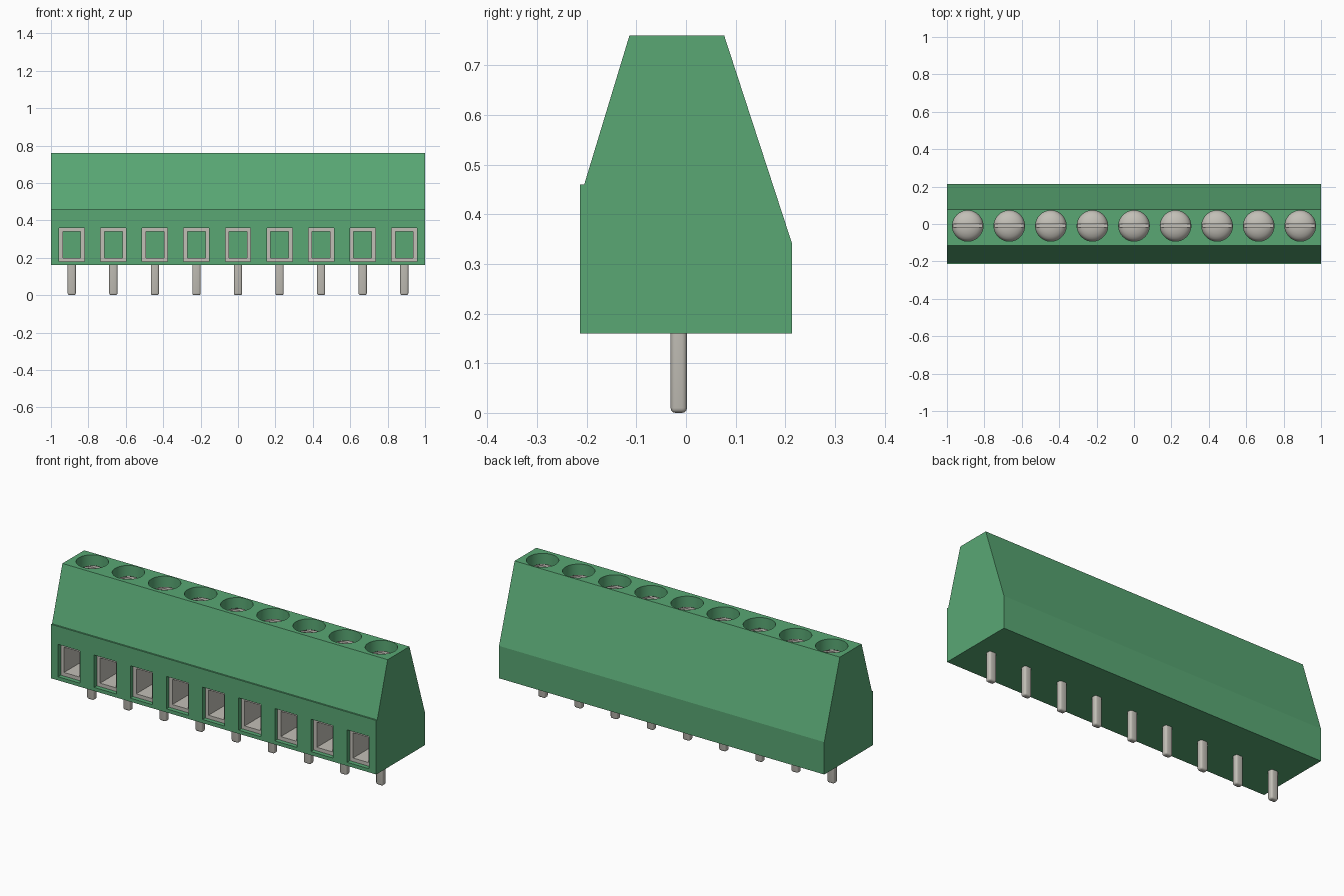
import bpy, bmesh, math
from mathutils import Matrix, Vector

if "Cube" in bpy.data.objects:
    bpy.data.objects.remove(bpy.data.objects["Cube"])

WAYS = 9
PITCH = 2 / WAYS
SCREW_Y = -0.01


def material(name, color):
    m = bpy.data.materials.new(name)
    m.use_nodes = True
    m.diffuse_color = color
    m.node_tree.nodes["Principled BSDF"].inputs["Base Color"].default_value = color
    return m


green = material("green plastic", (0.10, 0.39, 0.175, 1))
metal = material("grey metal", (0.54, 0.52, 0.47, 1))


def make_object(name, bm, mat):
    bmesh.ops.recalc_face_normals(bm, faces=bm.faces)
    mesh = bpy.data.meshes.new(name)
    bm.to_mesh(mesh)
    bm.free()
    mesh.materials.append(mat)
    obj = bpy.data.objects.new(name, mesh)
    bpy.context.collection.objects.link(obj)
    return obj


def add_box(bm, low, high):
    low, high = Vector(low), Vector(high)
    place = Matrix.Translation((low + high) / 2) @ Matrix.Diagonal((*(high - low), 1))
    return bmesh.ops.create_cube(bm, size=1, matrix=place)["verts"]


def cut(obj, cutter):
    mod = obj.modifiers.new("cut", "BOOLEAN")
    mod.operation = "DIFFERENCE"
    mod.solver = "EXACT"
    mod.object = cutter
    bpy.context.view_layer.objects.active = obj
    bpy.ops.object.modifier_apply(modifier=mod.name)
    bpy.data.objects.remove(cutter)


def smooth(obj, degrees):
    bpy.ops.object.select_all(action="DESELECT")
    obj.select_set(True)
    bpy.context.view_layer.objects.active = obj
    bpy.ops.object.shade_smooth_by_angle(angle=math.radians(degrees))


# Housing: side profile extruded along the row
profile = [(-0.214, 0.16), (0.214, 0.16), (0.214, 0.34), (0.077, 0.76),
           (-0.114, 0.76), (-0.205, 0.46), (-0.214, 0.46)]
bm = bmesh.new()
face = bm.faces.new([bm.verts.new((-1, y, z)) for y, z in profile])
side = bmesh.ops.extrude_face_region(bm, geom=[face])["geom"]
bmesh.ops.translate(bm, vec=(2, 0, 0), verts=[v for v in side if isinstance(v, bmesh.types.BMVert)])
housing = make_object("housing", bm, green)

# Wire openings and screw wells cut into the housing
bm = bmesh.new()
for i in range(WAYS):
    x = -1 + PITCH * (i + 0.5)
    add_box(bm, (x - 0.068, -0.3, 0.18), (x + 0.068, 0.1, 0.36))
    bmesh.ops.create_cone(bm, cap_ends=True, segments=48, radius1=0.082, radius2=0.082,
                          depth=0.4, matrix=Matrix.Translation((x, SCREW_Y, 0.84)))
cut(housing, make_object("housing_cutter", bm, green))
smooth(housing, 15)

# One clamp cage, screw and pin per way
for i in range(WAYS):
    x = -1 + PITCH * (i + 0.5)

    # Hollow wire clamp, set back from the front
    bm = bmesh.new()
    add_box(bm, (x - 0.068, -0.19, 0.18), (x + 0.068, 0.1, 0.36))
    cage = make_object(f"wire_clamp_{i + 1}", bm, metal)
    bm = bmesh.new()
    add_box(bm, (x - 0.048, -0.3, 0.2), (x + 0.048, 0.2, 0.34))
    cut(cage, make_object("clamp_cutter", bm, metal))

    # Domed screw head with a slot
    bm = bmesh.new()
    rings = [(0.082, 0.64), (0.082, 0.68)]
    rings += [(0.082 * math.cos(a), 0.68 + 0.045 * math.sin(a))
              for a in (math.radians(15 * k) for k in range(1, 6))]
    path = [bm.verts.new((r, 0, z)) for r, z in [(0, 0.64)] + rings + [(0, 0.725)]]
    edges = [bm.edges.new(pair) for pair in zip(path, path[1:])]
    bmesh.ops.spin(bm, geom=path + edges, cent=(0, 0, 0), axis=(0, 0, 1),
                   angle=math.tau, steps=48, use_duplicate=False)
    bmesh.ops.remove_doubles(bm, verts=bm.verts, dist=0.0001)
    bmesh.ops.translate(bm, vec=(x, SCREW_Y, 0), verts=bm.verts)
    screw = make_object(f"screw_{i + 1}", bm, metal)
    bm = bmesh.new()
    add_box(bm, (x - 0.1, SCREW_Y - 0.01, 0.69), (x + 0.1, SCREW_Y + 0.01, 0.8))
    cut(screw, make_object("slot_cutter", bm, metal))
    smooth(screw, 35)

    # Solder pin with softened edges
    bm = bmesh.new()
    add_box(bm, (x - 0.022, -0.031, 0), (x + 0.022, 0.002, 0.18))
    soft = [e for e in bm.edges if min(v.co.z for v in e.verts) < 0.1]
    bmesh.ops.bevel(bm, geom=soft, offset=0.01, segments=3, profile=0.5, affect="EDGES")
    pin = make_object(f"pin_{i + 1}", bm, metal)
    smooth(pin, 40)
